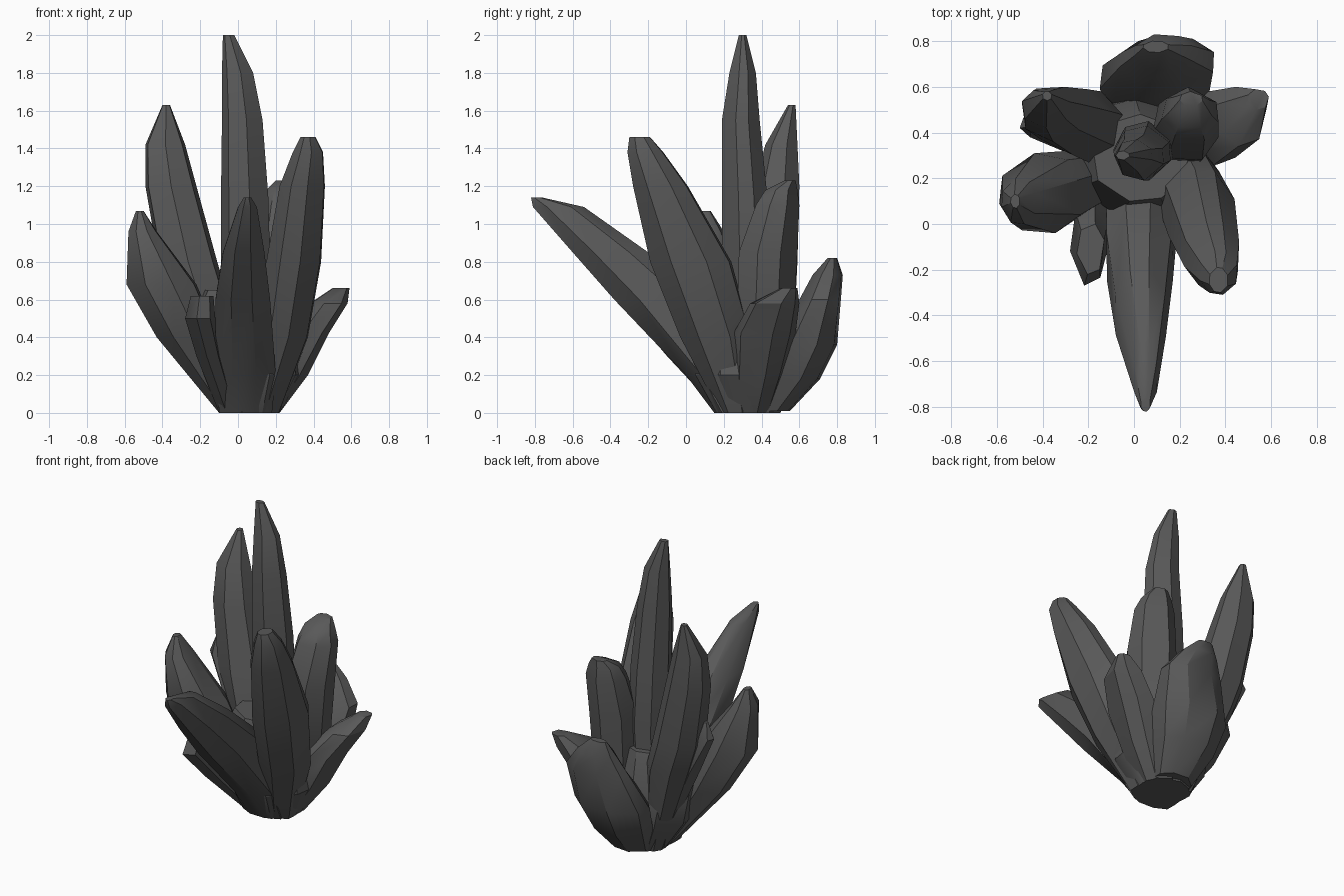
import bpy, bmesh, math, random

random.seed(4)
stone = bpy.data.materials.new("dark_stone")
stone.diffuse_color = (0.1, 0.1, 0.1, 1)


def crystal(name, sides, phase, sections):
    """Loft a faceted shard through level sections (z, x0, x1, y0, y1)."""
    angles = [phase + (i + random.uniform(-.17, .17)) * math.tau / sides for i in range(sides)]
    cs, sn = [math.cos(a) for a in angles], [math.sin(a) for a in angles]

    def fit(v, vals, lo, hi):
        return lo + (hi - lo) * (v - min(vals)) / (max(vals) - min(vals))

    bm = bmesh.new()
    rings = [[bm.verts.new((fit(c, cs, x0, x1), fit(s, sn, y0, y1), z)) for c, s in zip(cs, sn)]
             for z, x0, x1, y0, y1 in sections]
    for a, b in zip(rings, rings[1:]):
        for i in range(sides):
            j = (i + 1) % sides
            bm.faces.new((a[i], a[j], b[j], b[i]))
    bm.faces.new(rings[0][::-1])
    bm.faces.new(rings[-1])
    bmesh.ops.recalc_face_normals(bm, faces=bm.faces)
    mesh = bpy.data.meshes.new(name)
    bm.to_mesh(mesh)
    bm.free()
    mesh.materials.append(stone)
    ob = bpy.data.objects.new(name, mesh)
    bpy.context.collection.objects.link(ob)
    bpy.ops.object.select_all(action='DESELECT')
    ob.select_set(True)
    bpy.context.view_layer.objects.active = ob
    bpy.ops.object.shade_smooth_by_angle(angle=math.radians(32))


# Root mass the shards grow from
crystal("root_mass", 9, 0.2, [
    (0, -.10, .22, .15, .50), (.2, -.24, .33, .03, .58),
    (.45, -.28, .30, .03, .55), (.65, -.18, .24, .10, .48)])

# Tall upright shards
crystal("tallest_shard", 7, 0.5, [
    (0, -.06, .10, .25, .42), (.8, -.09, .17, .19, .45), (1.15, -.09, .16, .19, .43),
    (1.55, -.085, .13, .19, .39), (1.8, -.085, .08, .23, .37), (2.0, -.08, -.02, .28, .32)])
crystal("back_left_shard", 7, 0.2, [
    (0, -.10, .02, .28, .45), (.6, -.35, -.05, .27, .58), (.8, -.42, -.11, .30, .59),
    (1.2, -.49, -.22, .36, .60), (1.42, -.49, -.28, .42, .59), (1.63, -.40, -.36, .54, .58)])
crystal("front_right_shard", 8, 0.3, [
    (0, .02, .22, .18, .35), (.4, .10, .37, -.03, .35), (.8, .15, .44, -.19, .24),
    (1.2, .22, .46, -.28, .01), (1.38, .29, .45, -.31, -.12), (1.46, .33, .41, -.30, -.19)])
crystal("back_right_shard", 7, 0.6, [
    (0, .05, .20, .30, .50), (.5, .08, .35, .27, .57), (.85, .08, .37, .28, .59),
    (1.1, .12, .37, .37, .60), (1.18, .15, .34, .42, .59), (1.23, .20, .30, .52, .58)])

# Leaning outer shards
crystal("front_shard", 8, 0.4, [
    (0, -.10, .18, .15, .30), (.2, -.12, .20, .0, .30), (.6, -.12, .17, -.38, .10),
    (.85, -.08, .14, -.60, -.20), (1.09, .0, .10, -.81, -.54), (1.14, .03, .07, -.82, -.76)])
crystal("left_shard", 8, 0.3, [
    (0, -.10, .02, .20, .35), (.4, -.43, -.10, .05, .32), (.68, -.59, -.22, -.04, .31),
    (.96, -.58, -.43, .0, .20), (1.07, -.54, -.50, .07, .13)])
crystal("right_shard", 7, 0.1, [
    (0, .05, .22, .25, .45), (.2, .10, .37, .25, .52), (.42, .25, .48, .25, .58),
    (.58, .38, .58, .34, .60), (.66, .50, .59, .50, .59)])
crystal("rear_shard", 8, 0.3, [
    (.01, -.05, .20, .33, .55), (.18, -.12, .27, .38, .71), (.36, -.15, .33, .45, .80),
    (.6, -.06, .35, .60, .82), (.73, .0, .25, .67, .83), (.82, .04, .15, .75, .80)])

# Small side splinters
crystal("small_front_splinter", 6, 0.3, [
    (0, -.10, .0, .18, .30), (.3, -.22, -.08, -.10, .25),
    (.5, -.28, -.12, -.27, .10), (.62, -.25, -.13, -.22, .0)])
crystal("small_left_splinter", 6, 0.1, [
    (0, -.08, .0, .30, .42), (.6, -.38, -.20, .32, .50),
    (.85, -.50, -.38, .38, .48), (.95, -.46, -.43, .41, .44)])
